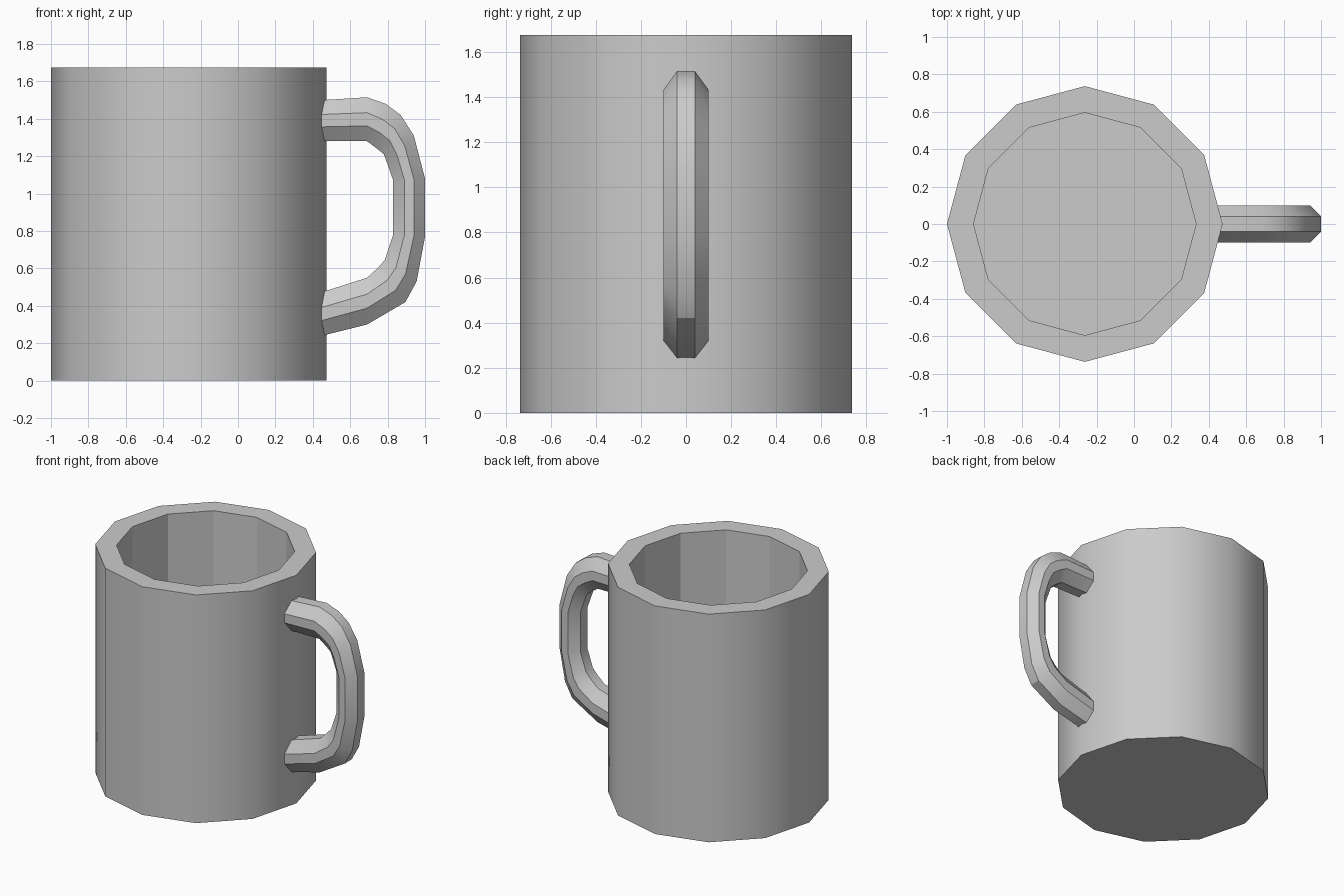
import bpy, bmesh, math

if "Cube" in bpy.data.objects:
    bpy.data.objects.remove(bpy.data.objects["Cube"])

CX, SIDES, HEIGHT = -0.263, 12, 1.675


def bridge(bm, a, b, smooth=False):
    n = len(a)
    for i in range(n):
        j = (i + 1) % n
        bm.faces.new((a[i], a[j], b[j], b[i])).smooth = smooth


def finish(bm, name):
    bmesh.ops.recalc_face_normals(bm, faces=bm.faces)
    mesh = bpy.data.meshes.new(name)
    bm.to_mesh(mesh)
    bm.free()
    obj = bpy.data.objects.new(name, mesh)
    bpy.context.collection.objects.link(obj)
    return obj


# Cup body: outer wall, flat rim, inner wall and floor
bm = bmesh.new()
profile = [(0.737, 0), (0.737, HEIGHT), (0.595, HEIGHT), (0.595, 0.14)]
rings = []
for r, z in profile:
    angles = [math.tau * i / SIDES for i in range(SIDES)]
    rings.append([bm.verts.new((CX + r * math.cos(a), r * math.sin(a), z)) for a in angles])
for k in range(3):
    bridge(bm, rings[k], rings[k + 1], smooth=(k == 0))
bm.faces.new(rings[0])
bm.faces.new(rings[-1])
finish(bm, "cup_body")

# Handle: octagonal sections between outer and inner (x, z) outlines
sections = [
    ((0.40, 1.497), (0.40, 1.28)),
    ((0.69, 1.515), (0.69, 1.28)),
    ((0.79, 1.48), (0.74, 1.243)),
    ((0.87, 1.42), (0.78, 1.21)),
    ((0.94, 1.31), (0.802, 1.15)),
    ((1.00, 1.08), (0.83, 1.07)),
    ((1.00, 0.77), (0.83, 0.78)),
    ((0.955, 0.53), (0.785, 0.645)),
    ((0.895, 0.42), (0.745, 0.60)),
    ((0.69, 0.30), (0.69, 0.55)),
    ((0.40, 0.228), (0.40, 0.458)),
]
octagon = [(0, 0.04), (0.35, 0.1), (0.65, 0.1), (1, 0.04),
           (1, -0.04), (0.65, -0.1), (0.35, -0.1), (0, -0.04)]
bm = bmesh.new()
rings = []
for (ox, oz), (ix, iz) in sections:
    rings.append([bm.verts.new((ox + (ix - ox) * t, y, oz + (iz - oz) * t))
                  for t, y in octagon])
for a, b in zip(rings, rings[1:]):
    bridge(bm, a, b)
bm.faces.new(rings[0])
bm.faces.new(rings[-1])
handle = finish(bm, "handle")
bpy.context.view_layer.objects.active = handle
handle.select_set(True)
bpy.ops.object.shade_smooth_by_angle(angle=math.radians(30))
